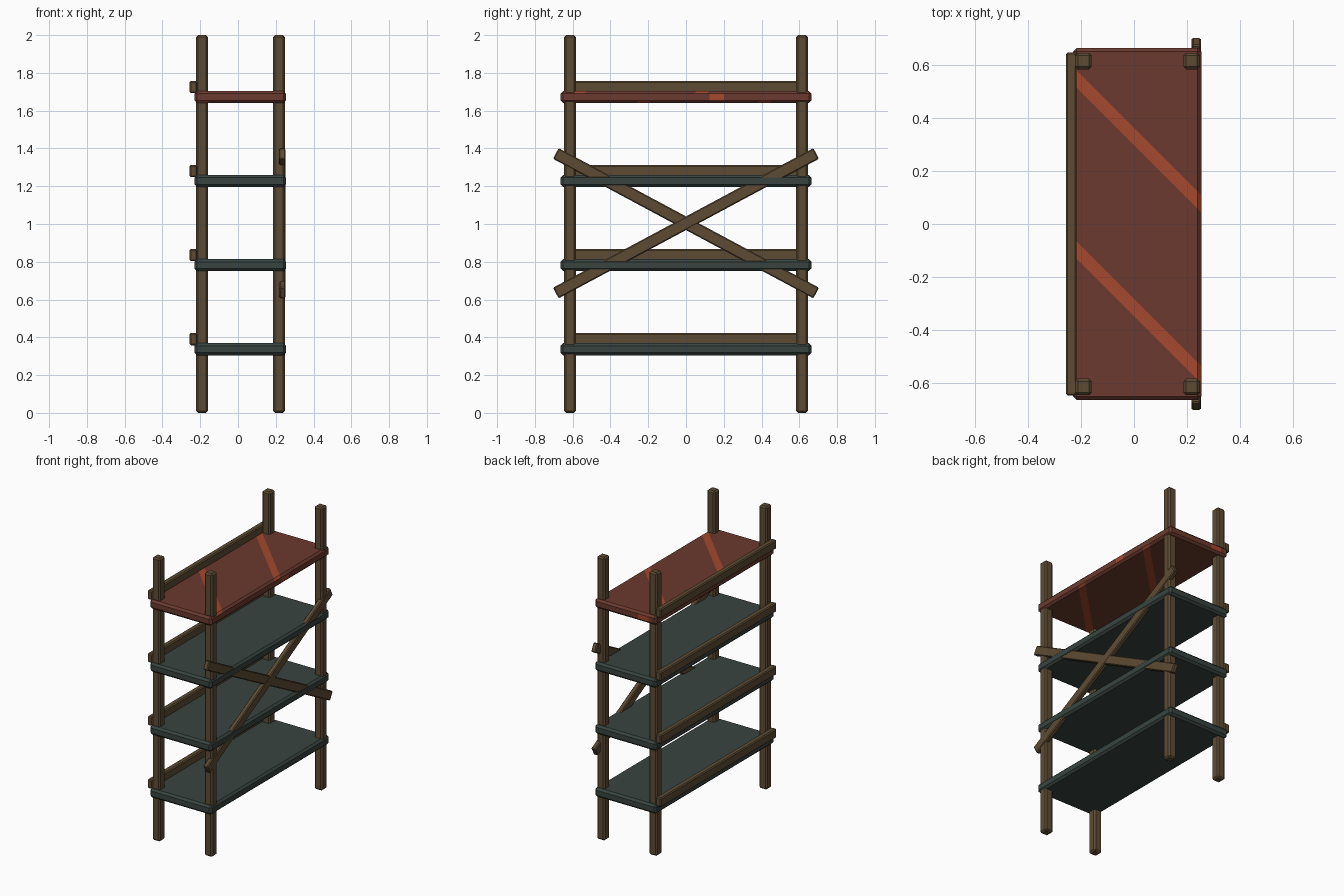
import bpy, bmesh, math
from mathutils import Vector, Matrix

if "Cube" in bpy.data.objects:
    bpy.data.objects.remove(bpy.data.objects["Cube"])


def material(name, rgb):
    m = bpy.data.materials.new(name)
    lin = [((c / 255 + 0.055) / 1.055) ** 2.4 for c in rgb]
    m.diffuse_color = (*lin, 1)
    m.use_nodes = True
    m.node_tree.nodes["Principled BSDF"].inputs["Base Color"].default_value = m.diffuse_color
    return m


WOOD = material("brown wood", (93, 75, 51))
TEAL = material("dark teal", (56, 68, 64))
RED = material("rust red", (107, 58, 46))
ORANGE = material("orange stripe", (163, 72, 45))


def block(name, lo, hi, bevel, mats, angle=0.0, edit=None):
    """Chamfered box between two corners, optionally turned about x."""
    lo, hi = Vector(lo), Vector(hi)
    bm = bmesh.new()
    bmesh.ops.create_cube(bm, size=1)
    bmesh.ops.scale(bm, vec=hi - lo, verts=bm.verts)
    bmesh.ops.bevel(bm, geom=bm.edges[:], offset=bevel, segments=1,
                    affect='EDGES', profile=0.5)
    bmesh.ops.rotate(bm, matrix=Matrix.Rotation(angle, 3, 'X'), verts=bm.verts)
    bmesh.ops.translate(bm, vec=(lo + hi) / 2, verts=bm.verts)
    if edit:
        edit(bm)
    me = bpy.data.meshes.new(name)
    bm.to_mesh(me)
    bm.free()
    for m in mats:
        me.materials.append(m)
    ob = bpy.data.objects.new(name, me)
    bpy.context.collection.objects.link(ob)
    return ob


# Diagonal stripes: x + y = c on top, x - y = c underneath, patches on the edges
TOP, BOTTOM, W = (0.33, -0.315), (0.47, -0.17), 0.033
SIDE_Y, END_X = (0.125, 0.2), (-0.17, -0.09)


def stripes(bm):
    cuts = [((1, 1, 0), c + s * W) for c in TOP for s in (-1, 1)]
    cuts += [((1, -1, 0), c + s * W) for c in BOTTOM for s in (-1, 1)]
    cuts += [((0, 1, 0), y) for y in SIDE_Y] + [((1, 0, 0), x) for x in END_X]
    for n, c in cuts:
        n = Vector(n)
        bmesh.ops.bisect_plane(bm, geom=bm.verts[:] + bm.edges[:] + bm.faces[:],
                               plane_co=n * c / n.length_squared, plane_no=n)
    bm.normal_update()
    for f in bm.faces:
        p, n = f.calc_center_median(), f.normal
        if n.z > 0.3:
            hit = p.x > -0.218 and any(abs(p.x + p.y - c) < W for c in TOP)
        elif n.z < -0.3:
            hit = any(abs(p.x - p.y - c) < W for c in BOTTOM)
        elif n.x > 0.9:
            hit = SIDE_Y[0] < p.y < SIDE_Y[1]
        else:
            hit = n.y > 0.9 and END_X[0] < p.x < END_X[1]
        f.material_index = int(hit)


# Four corner posts
for side, x in (("left", -0.191), ("right", 0.217)):
    for end, y in (("front", -0.614), ("back", 0.614)):
        block(f"{end}_{side}_post", (x - 0.031, y - 0.031, 0),
              (x + 0.031, y + 0.031, 2), 0.01, [WOOD])

# Shelves, the top one red with stripes, each with a rail along the left side
for i in range(4):
    z = 0.337 + i * 0.445
    top = i == 3
    block(f"shelf_{i + 1}", (-0.23, -0.664, z - 0.032), (0.254, 0.664, z + 0.032),
          0.014, [RED, ORANGE] if top else [TEAL], edit=stripes if top else None)
    block(f"side_rail_{i + 1}", (-0.257, -0.647, z + 0.021),
          (-0.216, 0.647, z + 0.085), 0.007, [WOOD])

# Crossed braces on the right side
for name, sign, dx in (("rising_brace", 1, 0.001), ("falling_brace", -1, 0)):
    block(name, (0.217 + dx, -0.782, 0.972), (0.251 + dx, 0.782, 1.036), 0.006,
          [WOOD], angle=sign * math.radians(28.2))
